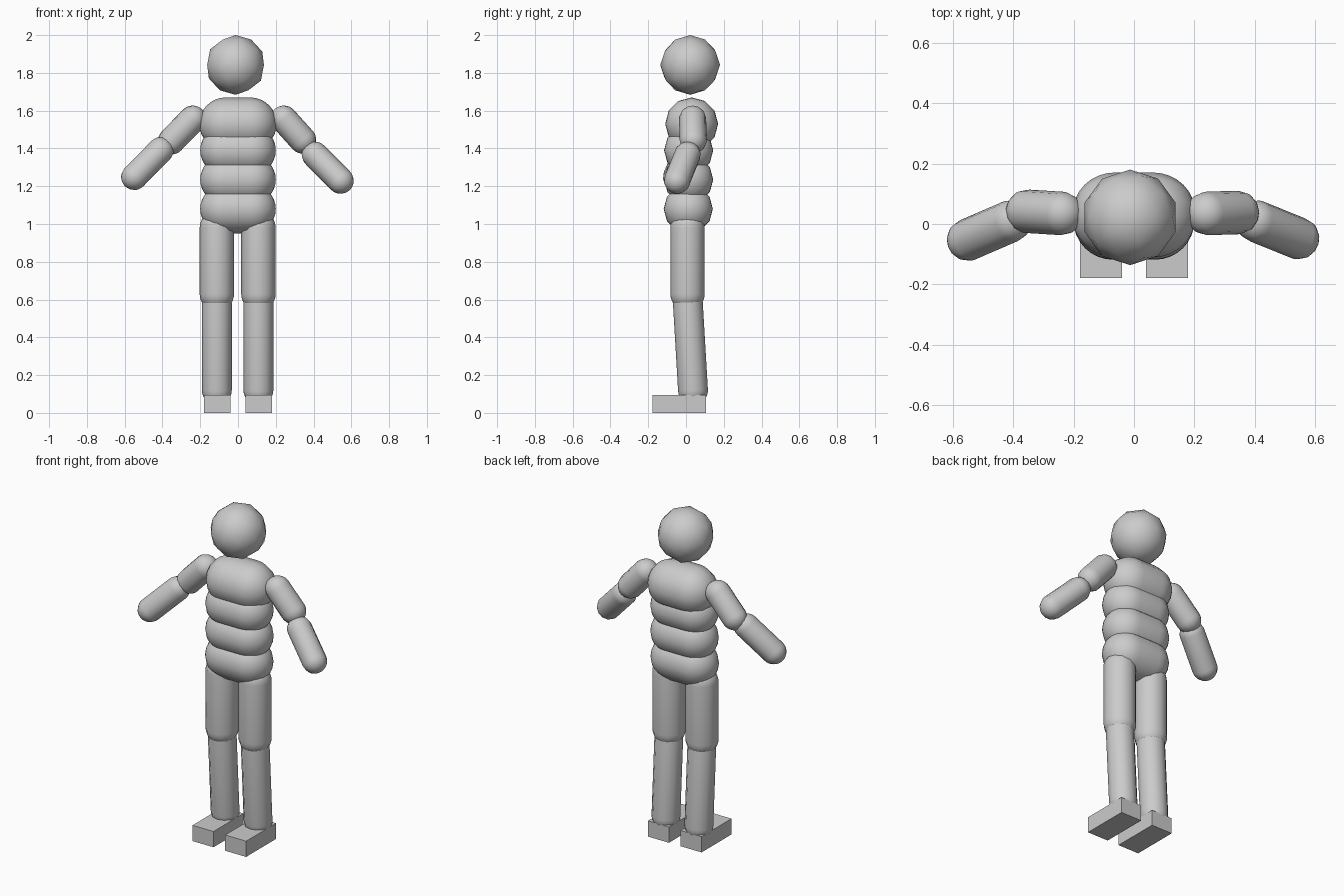
import bpy, bmesh
from math import sin, cos, pi, radians
from mathutils import Vector, Matrix

if "Cube" in bpy.data.objects:
    bpy.data.objects.remove(bpy.data.objects["Cube"])

SIDES = 12   # sides around each capsule
RINGS = 8    # rings on each round end


def finish(name, bm, smooth=True):
    bmesh.ops.recalc_face_normals(bm, faces=bm.faces)
    me = bpy.data.meshes.new(name)
    bm.to_mesh(me)
    bm.free()
    ob = bpy.data.objects.new(name, me)
    bpy.context.collection.objects.link(ob)
    if smooth:
        bpy.ops.object.select_all(action='DESELECT')
        ob.select_set(True)
        bpy.context.view_layer.objects.active = ob
        bpy.ops.object.shade_smooth_by_angle(angle=radians(60))
    return ob


def capsule(name, a, b, r):
    """Round-ended cylinder whose end-sphere centres are a and b."""
    a, b = Vector(a), Vector(b)
    axis = b - a
    half = axis.length / 2
    # half outline, spun around the local z axis
    lower = [(r * cos(t), -half + r * sin(t))
             for t in (-pi / 2 + pi / 2 * i / RINGS for i in range(RINGS + 1))]
    outline = lower + [(x, -z) for x, z in reversed(lower)]
    bm = bmesh.new()
    pts = [bm.verts.new((x, 0, z)) for x, z in outline]
    edges = [bm.edges.new(pair) for pair in zip(pts, pts[1:])]
    bmesh.ops.spin(bm, geom=pts + edges, cent=(0, 0, 0), axis=(0, 0, 1),
                   angle=2 * pi, steps=SIDES, use_merge=False)
    bmesh.ops.remove_doubles(bm, verts=bm.verts, dist=1e-5)
    rot = Vector((0, 0, 1)).rotation_difference(axis.normalized())
    bm.transform(Matrix.Translation((a + b) / 2) @ rot.to_matrix().to_4x4())
    return finish(name, bm)


def box(name, lo, hi):
    lo, hi = Vector(lo), Vector(hi)
    bm = bmesh.new()
    bmesh.ops.create_cube(bm, size=1)
    bm.transform(Matrix.Translation((lo + hi) / 2) @ Matrix.Diagonal((*(hi - lo), 1)))
    return finish(name, bm, smooth=False)


# head
bm = bmesh.new()
bmesh.ops.create_icosphere(bm, subdivisions=2, radius=0.158,
                           matrix=Matrix.Translation((-0.013, 0.022, 1.842)))
finish("head", bm)

# torso: stacked sideways capsules (name, y, z, radius, half length)
for name, y, z, r, h in (("hips", 0.012, 1.08, 0.13, 0.07),
                         ("belly", 0.014, 1.235, 0.13, 0.07),
                         ("ribs", 0.014, 1.39, 0.13, 0.07),
                         ("chest", 0.03, 1.53, 0.14, 0.065)):
    capsule(name, (-h, y, z), (h, y, z), r)

# legs and feet
for side, s in (("right", -1), ("left", 1)):
    x = s * 0.11 - 0.002
    capsule(side + "_thigh", (x, 0.008, 0.98), (x, 0.008, 0.63), 0.091)
    capsule(side + "_shin", (x, 0.01, 0.58), (x, 0.037, 0.12), 0.079)
    c = s * 0.109
    box(side + "_foot", (c - 0.07, -0.178, 0), (c + 0.07, 0.107, 0.095))

# arms, posed slightly differently on each side
capsule("right_upper_arm", (-0.24, 0.035, 1.555), (-0.352, 0.042, 1.44), 0.072)
capsule("right_forearm", (-0.41, 0.008, 1.39), (-0.549, -0.052, 1.25), 0.07)
capsule("left_upper_arm", (0.243, 0.035, 1.555), (0.342, 0.038, 1.445), 0.072)
capsule("left_forearm", (0.407, 0.008, 1.366), (0.543, -0.047, 1.23), 0.07)
